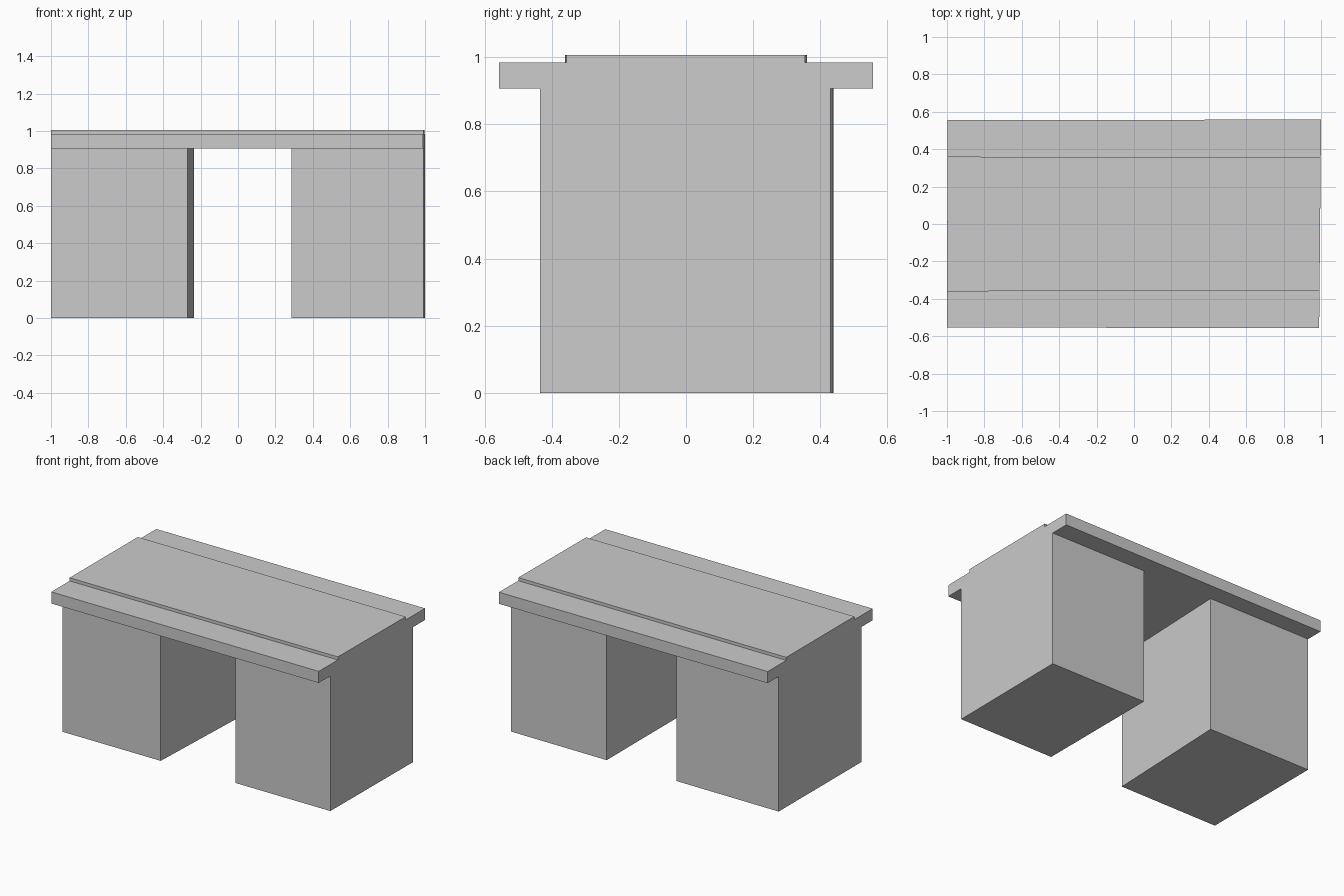
import bpy, bmesh

if "Cube" in bpy.data.objects:
    bpy.data.objects.remove(bpy.data.objects["Cube"])

# Cross-section: (y at left end, y at right end, z), front underside round to back underside
PROFILE = [(-0.435, -0.435, 0.907), (-0.553, -0.557, 0.907), (-0.553, -0.557, 0.985),
           (-0.36, -0.356, 0.985), (-0.36, -0.356, 1.006), (0.36, 0.355, 1.006),
           (0.36, 0.355, 0.985), (0.556, 0.558, 0.985), (0.556, 0.558, 0.907),
           (0.44, 0.43, 0.907)]
# Cross-section stations: x at the front and back of the legs (sides are slightly skewed)
STATIONS = [(-1.0, -0.997), (-0.27, -0.235), (0.285, 0.286), (0.991, 0.999)]

bm = bmesh.new()


def station(front_x, back_x):
    """One ring of the top plus its two floor corners."""
    ring = []
    for y_left, y_right, z in PROFILE:
        y = (y_left + y_right) / 2
        t = max(0.0, min(1.0, (y + 0.435) / 0.87)) if abs(front_x) < 0.9 else (y + 0.435) / 0.87
        x = front_x + (back_x - front_x) * t
        y = y_left + (y_right - y_left) * (x + 1) / 2
        ring.append(bm.verts.new((x, y, z)))
    floor = [bm.verts.new((ring[i].co.x, ring[i].co.y, 0)) for i in (0, -1)]
    return ring, floor


rings = [station(*s) for s in STATIONS]
n = len(PROFILE)

# Table top: long strips between stations, with closed ends
for i in range(3):
    a, b = rings[i][0], rings[i + 1][0]
    for k in range(n - 1):
        bm.faces.new((a[k], a[k + 1], b[k + 1], b[k]))
bm.faces.new(rings[0][0])
bm.faces.new(rings[3][0])
bm.faces.new((rings[1][0][0], rings[1][0][-1], rings[2][0][-1], rings[2][0][0]))

# Pedestals: drop from the underside of the top to the floor
for i in (0, 2):
    (a, fa), (b, fb) = rings[i], rings[i + 1]
    bm.faces.new((a[0], b[0], fb[0], fa[0]))
    bm.faces.new((a[-1], b[-1], fb[1], fa[1]))
    bm.faces.new((fa[0], fb[0], fb[1], fa[1]))
    for ring, floor in (rings[i], rings[i + 1]):
        bm.faces.new((ring[0], ring[-1], floor[1], floor[0]))

bmesh.ops.recalc_face_normals(bm, faces=bm.faces)
# Merge flat strips so only real edges remain
bmesh.ops.dissolve_limit(bm, angle_limit=0.002, verts=bm.verts, edges=bm.edges)

mesh = bpy.data.meshes.new("pedestal_desk")
bm.to_mesh(mesh)
bm.free()
desk = bpy.data.objects.new("pedestal_desk", mesh)
bpy.context.collection.objects.link(desk)
